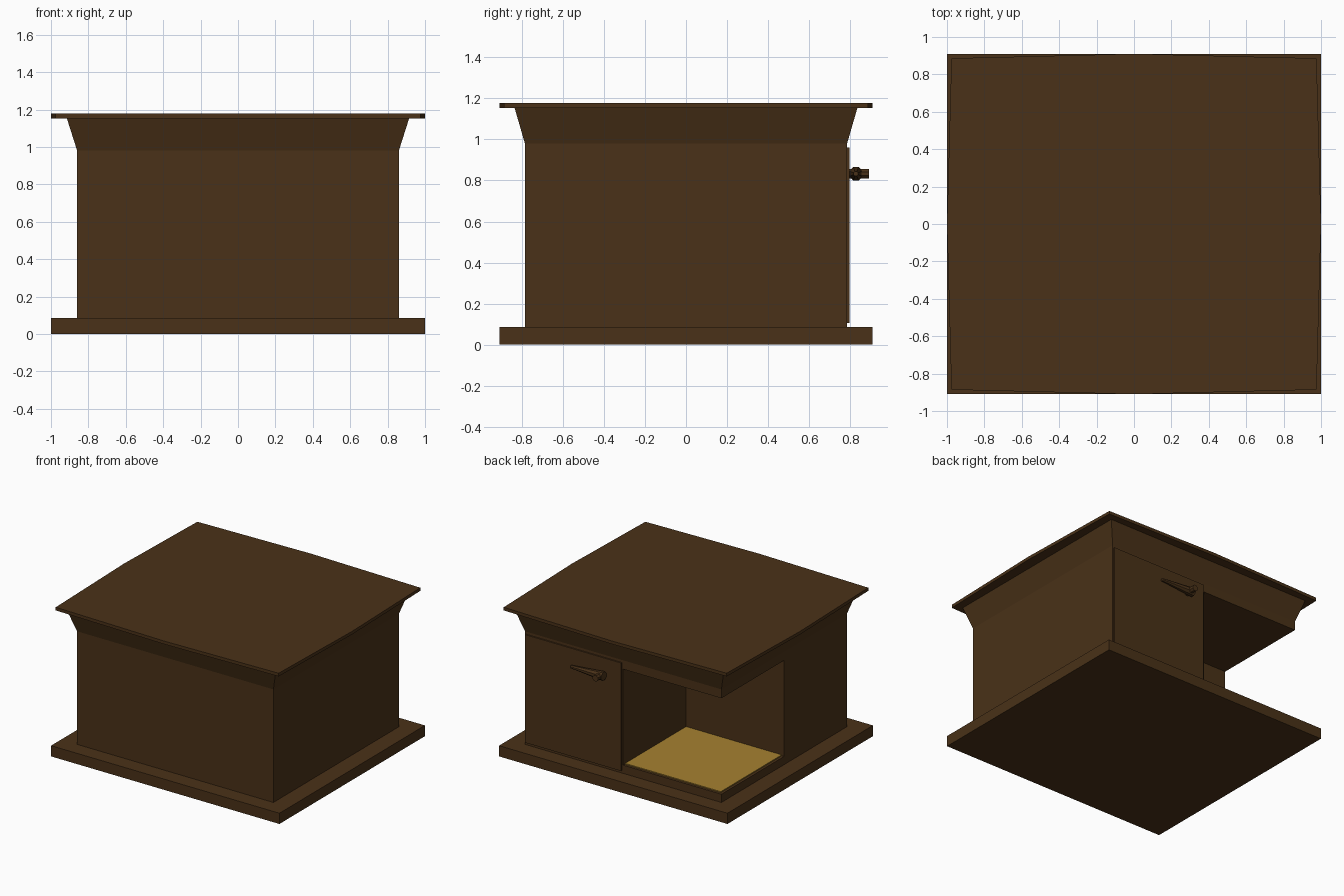
import bpy
import bmesh
from math import radians
from mathutils import Matrix

old = bpy.data.objects.get("Cube")
if old:
    bpy.data.objects.remove(old, do_unlink=True)


def material(name, rgb):
    m = bpy.data.materials.new(name)
    m.use_nodes = True
    m.diffuse_color = (*rgb, 1)
    bsdf = m.node_tree.nodes["Principled BSDF"]
    bsdf.inputs["Base Color"].default_value = (*rgb, 1)
    bsdf.inputs["Roughness"].default_value = 0.8
    return m


wood = material("dark brown wood", (0.068, 0.031, 0.009))
straw = material("golden straw", (0.38, 0.22, 0.03))


def finish(name, bm, mat):
    bmesh.ops.recalc_face_normals(bm, faces=bm.faces)
    mesh = bpy.data.meshes.new(name)
    bm.to_mesh(mesh)
    bm.free()
    mesh.materials.append(mat)
    ob = bpy.data.objects.new(name, mesh)
    bpy.context.collection.objects.link(ob)
    return ob


def rect(x0, x1, y0, y1):
    return [(x0, y0), (x1, y0), (x1, y1), (x0, y1)]


def prism(name, outline, z0, z1, mat=wood, top=None):
    """Solid between a lower outline and an upper one."""
    bm = bmesh.new()
    low = [bm.verts.new((x, y, z0)) for x, y in outline]
    high = [bm.verts.new((x, y, z1)) for x, y in (top or outline)]
    bm.faces.new(low[::-1])
    bm.faces.new(high)
    n = len(low)
    for i in range(n):
        j = (i + 1) % n
        bm.faces.new((low[i], low[j], high[j], high[i]))
    return finish(name, bm, mat)


def tapered_rod(name, r1, r2, start, length, axis, angle):
    """Eight-sided rod from a start point, its z axis turned and its flats squared up."""
    bm = bmesh.new()
    place = (Matrix.Translation(start) @ Matrix.Rotation(radians(angle), 4, axis)
             @ Matrix.Translation((0, 0, length / 2))
             @ Matrix.Rotation(radians(22.5), 4, "Z"))
    bmesh.ops.create_cone(bm, cap_ends=True, segments=8, radius1=r1,
                          radius2=r2, depth=length, matrix=place)
    return finish(name, bm, wood)


# Main sizes
BX, BY = 0.86, 0.785
BASE, FLOOR, LINTEL, WALL, EAVES, TOP = 0.085, 0.15, 0.91, 0.98, 1.153, 1.178
body = rect(-BX, BX, -BY, BY)

# Base and body, with one quarter open at the back right corner
prism("base_slab", rect(-1, 1, -0.91, 0.91), 0, BASE)
prism("floor_sill", body, BASE, FLOOR)
prism("walls", [(-BX, -BY), (BX, -BY), (BX, BY), (0, BY), (0, 0), (-BX, 0)],
      FLOOR, LINTEL)
prism("lintel", body, LINTEL, WALL)
prism("straw_bed", rect(-BX + 0.02, -0.003, 0.003, BY - 0.02),
      FLOOR, FLOOR + 0.008, straw)

# Flared cornice and roof whose edges bow out at the middle
prism("cornice", body, WALL, EAVES, top=rect(-0.915, 0.915, -0.835, 0.835))
cx, cy = 0.976, 0.886
prism("roof", [(-cx, -cy), (0, -0.91), (cx, -cy), (1, 0),
               (cx, cy), (0, 0.91), (-cx, cy), (-1, 0)], EAVES, TOP)

# Back door with its lever handle
prism("door", rect(0.012, BX - 0.008, BY, BY + 0.011), 0.105, 0.96)
tapered_rod("handle_stem", 0.025, 0.025, (0.17, BY, 0.833), 0.107, "X", -90)
tapered_rod("handle_lever", 0.035, 0.012, (0.14, 0.828, 0.833), 0.29, "Y", 90)
